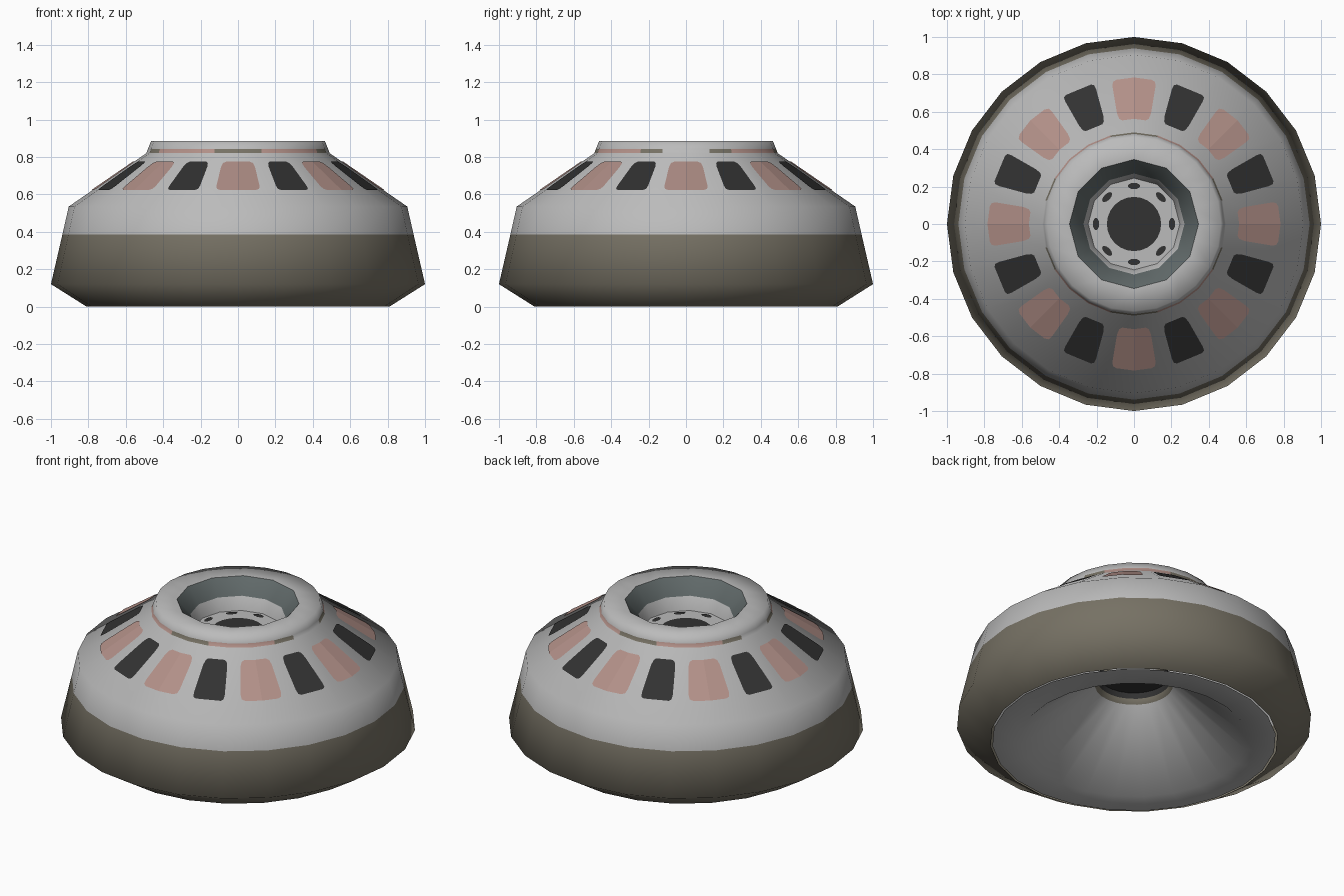
import bpy, math

if "Cube" in bpy.data.objects:
    bpy.data.objects.remove(bpy.data.objects["Cube"])

SIDES = 24
STEP = math.tau / SIDES


def material(name, rgb):
    """Flat colour given as sRGB 0-255, stored linear."""
    lin = [((c / 255 + 0.055) / 1.055) ** 2.4 for c in rgb]
    m = bpy.data.materials.new(name)
    m.diffuse_color = (*lin, 1)
    m.use_nodes = True
    m.node_tree.nodes["Principled BSDF"].inputs["Base Color"].default_value = m.diffuse_color
    return m


GREY, OLIVE, PINK, DARK, TEAL = range(5)
MATS = [material("light_grey", (187, 187, 187)),
        material("olive_grey", (118, 113, 100)),
        material("dusty_pink", (178, 144, 136)),
        material("near_black", (50, 50, 50)),
        material("slate_teal", (98, 107, 107))]


def make(name, verts, faces, cols, angle):
    me = bpy.data.meshes.new(name)
    me.from_pydata(verts, [], faces)
    for m in MATS:
        me.materials.append(m)
    for p, c in zip(me.polygons, cols):
        p.material_index = c
    ob = bpy.data.objects.new(name, me)
    bpy.context.collection.objects.link(ob)
    bpy.ops.object.select_all(action='DESELECT')
    ob.select_set(True)
    bpy.context.view_layer.objects.active = ob
    bpy.ops.object.shade_smooth_by_angle(angle=math.radians(angle))
    return ob


def band_colour(j):
    """Broken collar stripe, mirrored front/back and left/right."""
    a = math.degrees((j + 0.5) * STEP)
    d = math.degrees(math.acos(abs(math.sin(math.radians(a)))))
    return OLIVE if d < 16 else PINK if d < 60 else OLIVE if d < 75 else GREY


def lathe(name, rows, angle, cap_start=None, cap_end=None):
    """rows: (radius, z, colour of the ring above, 12-sided?)"""
    verts, faces, cols = [], [], []
    for r, z, c, coarse in rows:
        for j in range(SIDES):
            k = r * (math.cos(STEP) if coarse and j % 2 else 1)
            verts.append((k * math.cos(j * STEP), k * math.sin(j * STEP), z))
    for i in range(len(rows) - 1):
        for j in range(SIDES):
            n = (j + 1) % SIDES
            a, b = i * SIDES, (i + 1) * SIDES
            faces.append((a + j, a + n, b + n, b + j))
            cols.append(band_colour(j) if rows[i][2] is None else rows[i][2])
    if cap_start is not None:
        faces.append(tuple(reversed(range(SIDES))))
        cols.append(cap_start)
    if cap_end is not None:
        o = (len(rows) - 1) * SIDES
        faces.append(tuple(range(o, o + SIDES)))
        cols.append(cap_end)
    return make(name, verts, faces, cols, angle)


# hollow underside: dark socket, cone and flat foot ring
lathe("underside", [(0.20, 0.42, DARK, 0), (0.205, 0.385, OLIVE, 0),
                    (0.22, 0.355, GREY, 0), (0.64, 0.0, GREY, 0),
                    (0.80, 0.0, GREY, 0)], 60, cap_start=DARK)

# outer shell: olive skirt, grey shoulder, collar and rim
lathe("shell", [(0.81, 0.0, OLIVE, 0), (1.0, 0.12, OLIVE, 0),
                (0.939, 0.385, GREY, 0), (0.905, 0.535, GREY, 0),
                (0.49, 0.82, None, 0), (0.482, 0.842, GREY, 0),
                (0.465, 0.885, GREY, 0), (0.345, 0.88, GREY, 1)], 75)

# sunken hub: teal wall, grey dish floor, dark centre
lathe("hub_dish", [(0.345, 0.88, TEAL, 1), (0.27, 0.79, GREY, 1),
                   (0.245, 0.71, GREY, 1), (0.145, 0.71, DARK, 0)], 50, cap_end=DARK)


def on_shoulder(theta, t):
    """Point just above the faceted shoulder cone."""
    z = 0.62 + 0.152 * t
    r = 0.905 - (z - 0.535) * 0.415 / 0.285 + 0.0023
    r *= math.cos(STEP / 2) / math.cos(theta % STEP - STEP / 2)
    return (r * math.cos(theta), r * math.sin(theta), z + 0.0033)


# painted shoulder panels, alternating pink and dark
HALF = [(0, 0), (0.78, 0), (0.95, 0.04), (1, 0.15), (0.98, 0.82), (0.9, 0.95), (0.72, 1), (0, 1)]
verts, faces, cols = [], [], []
for k in range(16):
    centre, col = k * math.tau / 16, (DARK if k % 2 else PINK)
    wide = math.radians(6.8 if k % 2 else 8.9)
    for side in (1, -1):
        o = len(verts)
        pts = [on_shoulder(centre + side * u * wide, t) for u, t in HALF]
        verts += pts if side > 0 else pts[::-1]
        faces.append(tuple(range(o, o + len(HALF))))
        cols.append(col)
make("shoulder_panels", verts, faces, cols, 40)

# eight dark slots around the dish floor
verts, faces = [], []
for k in range(8):
    a, o = k * math.tau / 8, len(verts)
    for i in range(12):
        p = i * math.tau / 12
        u, v = 0.203 + 0.017 * math.cos(p), 0.034 * math.sin(p)
        verts.append((u * math.cos(a) - v * math.sin(a), u * math.sin(a) + v * math.cos(a), 0.714))
    faces.append(tuple(range(o, o + 12)))
make("hub_slots", verts, faces, [DARK] * 8, 30)
